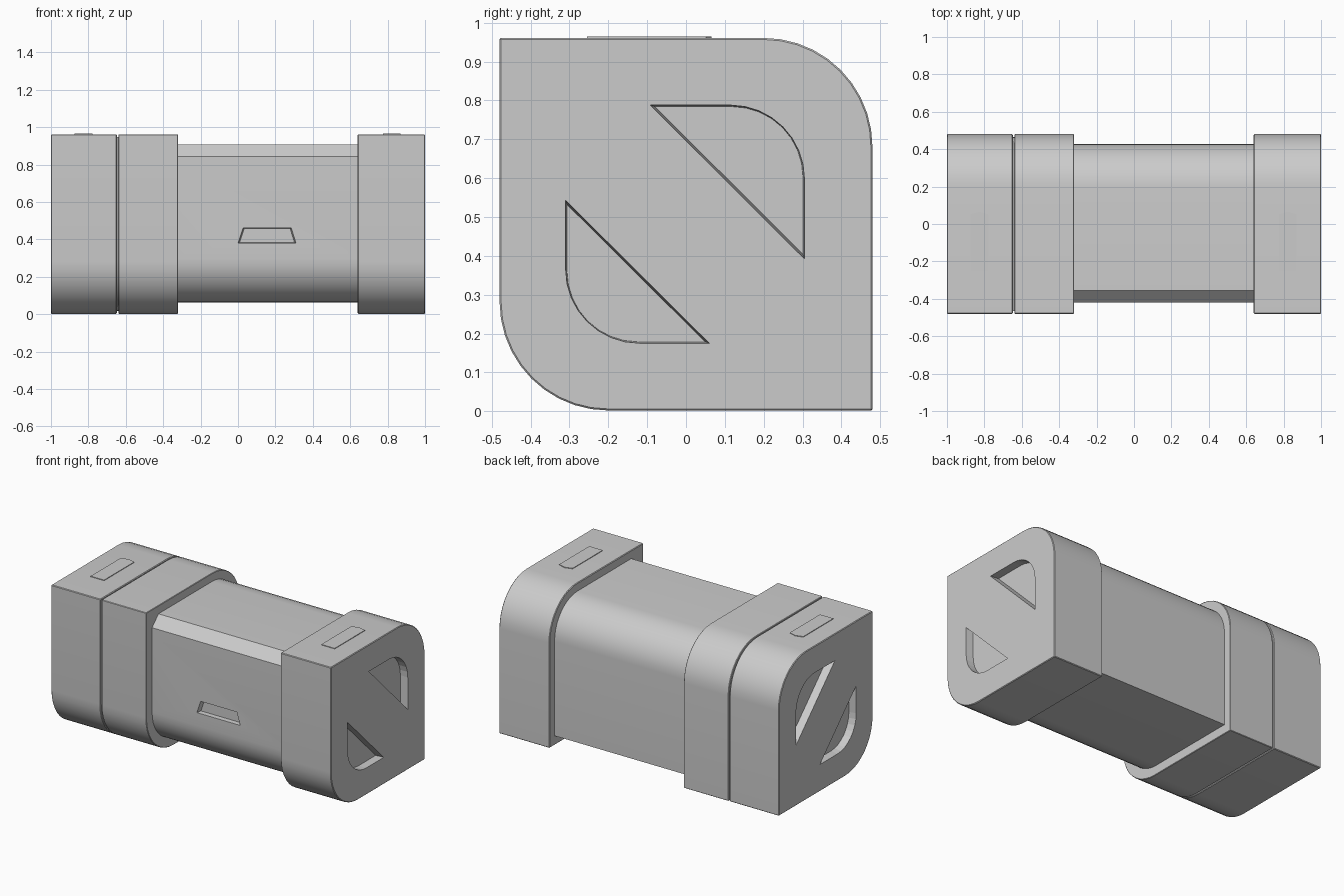
import bpy, bmesh
from math import sin, cos, pi, radians
from mathutils import Vector

if "Cube" in bpy.data.objects:
    bpy.data.objects.remove(bpy.data.objects["Cube"])


def arc(cx, cz, r, start, end, n=10):
    return [(cx + r * cos(radians(start + (end - start) * i / n)),
             cz + r * sin(radians(start + (end - start) * i / n))) for i in range(n + 1)]


def leaf(y0, y1, z0, z1, r, chamfer=0.0):
    """Square profile rounded at two opposite corners."""
    pts = [(y1, z0)] + arc(y1 - r, z1 - r, r, 0, 90)
    pts += [(y0 + chamfer, z1), (y0, z1 - chamfer)] if chamfer else [(y0, z1)]
    return pts + arc(y0 + r, z0 + r, r, 180, 270)


def loft(name, start, end, bevel=0.0):
    """Closed solid between two matching loops of 3D points."""
    bm = bmesh.new()
    a = [bm.verts.new(p) for p in start]
    b = [bm.verts.new(p) for p in end]
    bm.faces.new(a)
    bm.faces.new(b)
    n = len(a)
    for i in range(n):
        bm.faces.new((a[i], a[(i + 1) % n], b[(i + 1) % n], b[i]))
    bmesh.ops.recalc_face_normals(bm, faces=bm.faces)
    if bevel:
        rims = [e for e in bm.edges if e.calc_face_angle(0) > radians(40)]
        bmesh.ops.bevel(bm, geom=rims, offset=bevel, segments=1, affect='EDGES')
    mesh = bpy.data.meshes.new(name)
    bm.to_mesh(mesh)
    bm.free()
    ob = bpy.data.objects.new(name, mesh)
    bpy.context.collection.objects.link(ob)
    return ob


def along_x(name, profile, x0, x1, bevel=0.0):
    return loft(name, [(x0, y, z) for y, z in profile], [(x1, y, z) for y, z in profile], bevel)


def shrink(profile, f):
    c = sum((Vector(p) for p in profile), Vector((0, 0))) / len(profile)
    return [c + (Vector(p) - c) * f for p in profile]


def cut(target, cutter):
    mod = target.modifiers.new("recess", 'BOOLEAN')
    mod.object, mod.solver = cutter, 'EXACT'
    cutter.hide_render = True
    cutter.hide_set(True)


# Main housing
outer = leaf(-0.48, 0.48, 0.002, 0.961, 0.28)
body = along_x("body", leaf(-0.42, 0.428, 0.062, 0.908, 0.235, 0.065), -0.4, 0.7)
left_cap = along_x("left_cap", outer, -1, -0.648, 0.004)
collar = along_x("collar", outer, -0.640, -0.32, 0.003)
right_cap = along_x("right_cap", outer, 0.64, 1, 0.004)
groove_core = along_x("groove_core", leaf(-0.465, 0.465, 0.017, 0.946, 0.27), -0.66, -0.63)

# Curved triangular recesses in both ends
upper = [(-0.092, 0.788), (0.305, 0.392)] + arc(0.115, 0.598, 0.19, 0, 90, 8)
lower = [(0.06, 0.175), (-0.31, 0.543)] + arc(-0.12, 0.365, 0.19, 180, 270, 8)
for cap, side in ((left_cap, -1), (right_cap, 1)):
    for label, shape in (("upper", upper), ("lower", lower)):
        floor = shrink(shape, 0.96)
        mouth = shrink(shape, 1.02)
        cutter = loft(f"{cap.name}_{label}_cutter",
                      [(side * 0.95, y, z) for y, z in floor],
                      [(side * 1.025, y, z) for y, z in mouth])
        cut(cap, cutter)

# Trapezoid finger notch on the front
notch = [(0.0, 0.38), (0.31, 0.38), (0.285, 0.46), (0.027, 0.46)]
notch_cutter = loft("notch_cutter", [(x, -0.39, z) for x, z in shrink(notch, 0.95)],
                    [(x, -0.45, z) for x, z in shrink(notch, 1.05)])
cut(body, notch_cutter)

# Thin raised tabs on the cap tops
for name, cx in (("left_tab", -0.827), ("right_tab", 0.822)):
    tab = [(cx - 0.048, -0.255), (cx + 0.048, -0.255), (cx + 0.048, 0.052),
           (cx, 0.066), (cx - 0.048, 0.052)]
    loft(name, [(x, y, 0.95) for x, y in tab], [(x, y, 0.965) for x, y in tab])

# Smooth rounded corners, crisp edges elsewhere
for ob in (body, left_cap, collar, right_cap, groove_core):
    bpy.ops.object.select_all(action='DESELECT')
    ob.select_set(True)
    bpy.context.view_layer.objects.active = ob
    bpy.ops.object.shade_smooth_by_angle(angle=radians(30))
